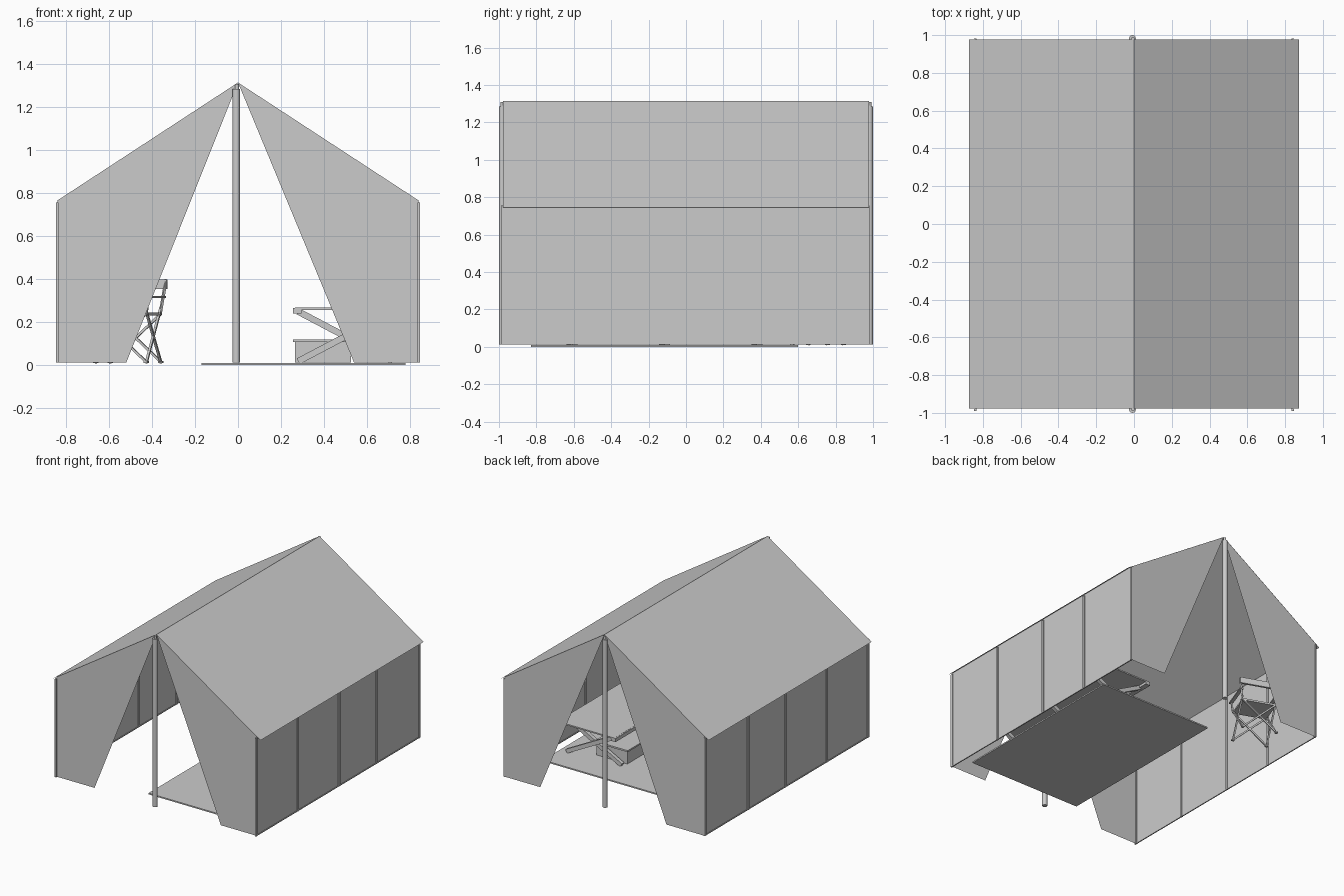
import bpy, bmesh, math
from mathutils import Vector, Matrix

if "Cube" in bpy.data.objects:
    bpy.data.objects.remove(bpy.data.objects["Cube"])

grey = bpy.data.materials.new("canvas_grey")
grey.diffuse_color = (0.6, 0.6, 0.6, 1)
grey.use_nodes = True
grey.node_tree.nodes["Principled BSDF"].inputs["Base Color"].default_value = grey.diffuse_color


def finish(name, bm, matrix=None):
    if matrix:
        bm.transform(matrix)
    me = bpy.data.meshes.new(name)
    bm.to_mesh(me)
    bm.free()
    me.materials.append(grey)
    ob = bpy.data.objects.new(name, me)
    bpy.context.collection.objects.link(ob)
    return ob


def sheet(name, points):
    """Thin cloth made from one polygon."""
    bm = bmesh.new()
    bm.faces.new([bm.verts.new(p) for p in points])
    return finish(name, bm)


def box(name, lo, hi, matrix=None):
    bm = bmesh.new()
    lo, hi = Vector(lo), Vector(hi)
    size = hi - lo
    bmesh.ops.create_cube(bm, size=1, matrix=Matrix.Translation((lo + hi) / 2) @ Matrix.Diagonal((*size, 1)))
    return finish(name, bm, matrix)


def beam(name, a, b, w, h, matrix=None):
    """Rectangular bar from a to b, w along its side and h across."""
    a, b = Vector(a), Vector(b)
    rot = (b - a).to_track_quat('Z', 'Y').to_matrix().to_4x4()
    bm = bmesh.new()
    bmesh.ops.create_cube(bm, size=1, matrix=Matrix.Translation((a + b) / 2) @ rot
                          @ Matrix.Diagonal((w, h, (b - a).length, 1)))
    return finish(name, bm, matrix)


def pole(name, x, y, z0, z1, r, sides=16):
    bm = bmesh.new()
    bmesh.ops.create_cone(bm, cap_ends=True, segments=sides, radius1=r, radius2=r, depth=z1 - z0,
                          matrix=Matrix.Translation((x, y, (z0 + z1) / 2)))
    for f in bm.faces:
        f.smooth = len(f.verts) == 4
    return finish(name, bm)


# Tent shell
APEX, EAVE_X, EAVE_Z, WALL, END, BASE = 1.315, 0.873, 0.745, 0.84, 0.978, 0.012
wall_top = APEX - (APEX - EAVE_Z) * WALL / EAVE_X
for s, side, hem in ((-1, "left", -0.52), (1, "right", 0.54)):
    sheet(side + "_roof", [(0, -s * END, APEX), (s * EAVE_X, -s * END, EAVE_Z),
                           (s * EAVE_X, s * END, EAVE_Z), (0, s * END, APEX)])
    sheet(side + "_wall", [(s * WALL, -s * END, BASE), (s * WALL, s * END, BASE),
                           (s * WALL, s * END, wall_top), (s * WALL, -s * END, wall_top)])
    # Door flaps at both ends
    for y, end in ((-0.977, "front"), (0.977, "back")):
        sheet(f"{end}_{side}_flap", [(0, y, APEX), (s * WALL, y, wall_top),
                                     (s * WALL, y, BASE), (hem, y, BASE)])
    # Wall posts and bottom rail
    for y in (-0.98, -0.485, 0.01, 0.457, 0.972):
        box(side + "_wall_post", (s * WALL - 0.006, y - 0.009, BASE), (s * WALL + 0.006, y + 0.009, 0.757))
    box(side + "_bottom_rail", (s * WALL - 0.004, -END, BASE), (s * WALL + 0.004, END, BASE + 0.007))

# End poles with narrow tips
for y in (-0.982, 0.982):
    pole("tent_pole", -0.008, y, BASE, 1.285, 0.018)
    pole("pole_tip", -0.005, y, 1.285, 1.308, 0.009)

# Ground mat
box("ground_mat", (-0.17, -0.83, 0), (0.78, 0.6, 0.01))

# Cot: cloth, side rails and crossed legs
CX, HALF, Y0, Y1 = 0.5, 0.235, -0.71, 0.48
box("cot_cloth", (CX - HALF, Y0, 0.258), (CX + HALF, Y1, 0.268))
for s in (-1, 1):
    x = CX + s * (HALF - 0.01)
    box("cot_rail", (x - 0.02, Y0, 0.24), (x + 0.02, Y1, 0.267))
    for i, y in enumerate((Y0 + 0.1, (Y0 + Y1) / 2, Y1 - 0.1)):
        beam("cot_leg", (CX + s * 0.22, y + s * 0.015, 0.018), (CX - s * 0.22, y + s * 0.015, 0.25), 0.028, 0.03)

# Storage chest under the cot
box("chest_body", (0.265, -0.1, 0.012), (0.525, 0.325, 0.11))
box("chest_lid", (0.255, -0.11, 0.108), (0.535, 0.335, 0.12))

# Folding chair, facing the front and slightly turned
place = Matrix.Translation((-0.51, 0.705, 0)) @ Matrix.Rotation(math.radians(-20), 4, 'Z')
T = 0.011
for s in (-1, 1):
    u = s * 0.125
    # crossed legs on the sides, then across the front and back
    beam("chair_side_leg", (u, 0.1, 0.012), (u, -0.1, 0.25), T, T, place)
    beam("chair_side_leg", (u, -0.1, 0.012), (u, 0.1, 0.27), T, T, place)
    for v in (-0.1, 0.1):
        beam("chair_cross_leg", (u, v, 0.015), (-u, v, 0.24), T, T, place)
        box("chair_foot", (u - 0.01, v - 0.01, 0.01), (u + 0.01, v + 0.01, 0.02), place)
    beam("chair_back_post", (u, 0.09, 0.24), (s * 0.145, 0.115, 0.4), T, T, place)
    beam("chair_arm_post", (u, -0.1, 0.24), (s * 0.135, -0.1, 0.315), T, T, place)
    beam("chair_arm", (s * 0.135, -0.12, 0.318), (s * 0.135, 0.11, 0.318), 0.025, 0.01, place)
box("chair_seat", (-0.125, -0.105, 0.232), (0.125, 0.1, 0.246), place)
box("chair_back_rest", (-0.15, 0.106, 0.355), (0.15, 0.122, 0.4), place)
